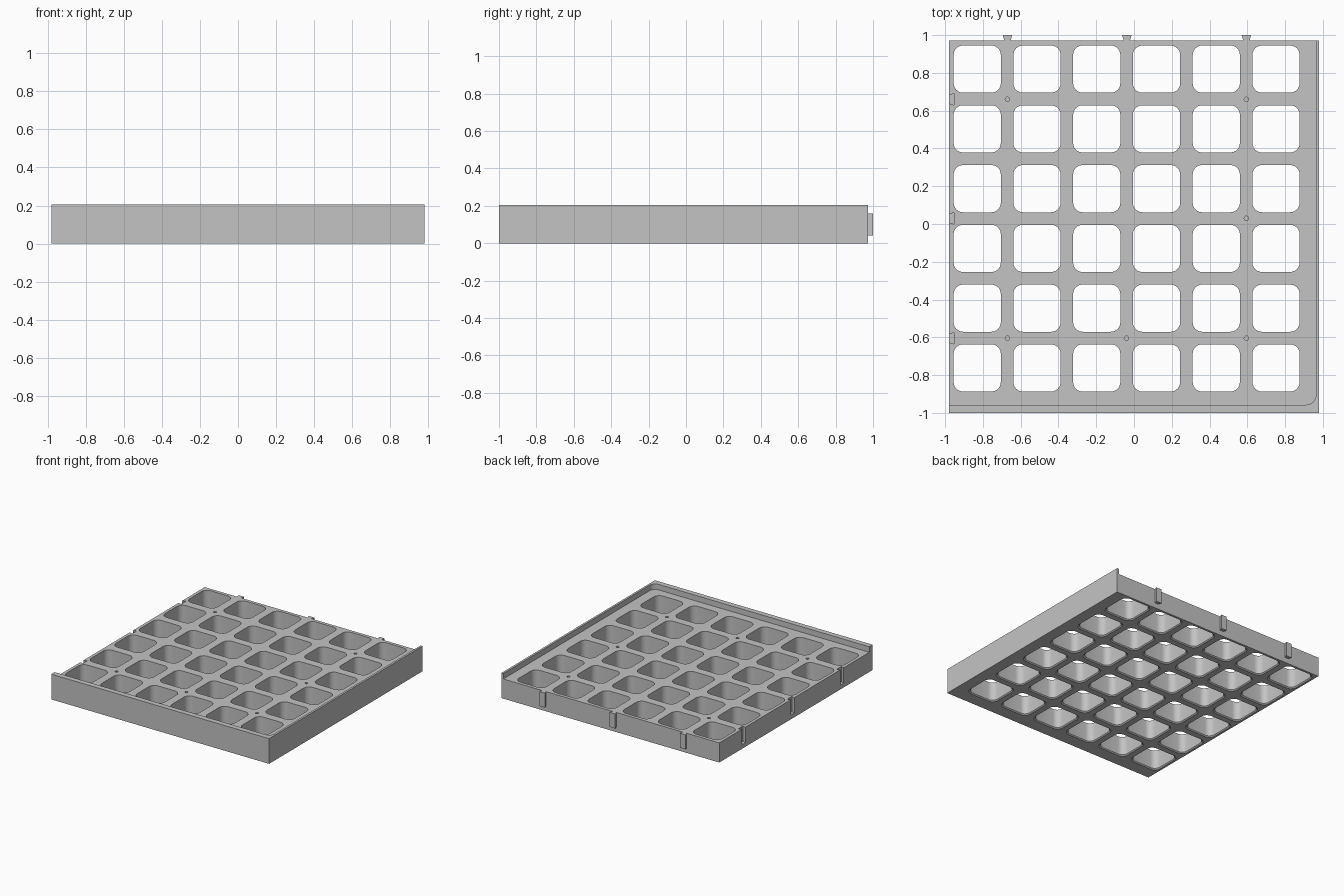
import bpy, bmesh, math

if "Cube" in bpy.data.objects:
    bpy.data.objects.remove(bpy.data.objects["Cube"])

mat = bpy.data.materials.new("light_grey")
mat.diffuse_color = (0.55, 0.55, 0.55, 1)
mat.use_nodes = True
mat.node_tree.nodes["Principled BSDF"].inputs["Base Color"].default_value = mat.diffuse_color

TOP, WALL = 0.16, 0.205          # deck height, rim height
PITCH = 0.3164


def rounded(cx, cy, hx, hy, r, seg=6):
    """Outline of a rounded rectangle, counter-clockwise."""
    pts = []
    for k, (sx, sy) in enumerate([(1, 1), (-1, 1), (-1, -1), (1, -1)]):
        for i in range(seg + 1):
            a = math.pi / 2 * (k + i / seg)
            pts.append((cx + sx * (hx - r) + r * math.cos(a),
                        cy + sy * (hy - r) + r * math.sin(a)))
    return pts


def loft(bm, rings):
    """Closed solid through (outline, z) rings, from bottom to top."""
    loops = [[bm.verts.new((x, y, z)) for x, y in pts] for pts, z in rings]
    n = len(loops[0])
    bm.faces.new(loops[0][::-1])
    bm.faces.new(loops[-1])
    for a, b in zip(loops, loops[1:]):
        for i in range(n):
            j = (i + 1) % n
            bm.faces.new((a[i], a[j], b[j], b[i]))


def finish(name, bm):
    bmesh.ops.recalc_face_normals(bm, faces=bm.faces)
    me = bpy.data.meshes.new(name)
    bm.to_mesh(me)
    bm.free()
    me.materials.append(mat)
    ob = bpy.data.objects.new(name, me)
    bpy.context.collection.objects.link(ob)
    return ob


# Solid tray block
bm = bmesh.new()
loft(bm, [([(-0.98, -1), (0.98, -1), (0.98, 0.972), (-0.98, 0.972)], z) for z in (0, WALL)])
tray = finish("tray", bm)

# Cutter for the sunken deck, leaving a rim at the front and right
bm = bmesh.new()
r, inner_x, inner_y = 0.05, 0.963, -0.957
deck = [(-1.1, 1.1), (-1.1, inner_y)]
for i in range(9):
    a = -math.pi / 2 + math.pi / 2 * i / 8
    deck.append((inner_x - r + r * math.cos(a), inner_y + r + r * math.sin(a)))
deck.append((inner_x, 1.1))
loft(bm, [(deck, TOP), (deck, 0.4)])
deck_cut = finish("deck_cutter", bm)

# Cutters for the grid of rounded openings, slightly flared underneath
bm = bmesh.new()
for ix in range(6):
    for iy in range(6):
        cx, cy = -0.83 + PITCH * ix, 0.82 - PITCH * iy
        body = rounded(cx, cy, 0.125, 0.125, 0.05)
        wide = rounded(cx, cy, 0.133, 0.133, 0.05)
        loft(bm, [(wide, -0.05), (wide, 0), (body, 0.008), (body, 0.3)])
# Small blind pin holes
for x, y in [(-0.67, 0.66), (0.595, 0.66), (0.595, 0.03),
             (-0.67, -0.605), (-0.04, -0.605), (0.595, -0.605)]:
    ring = rounded(x, y, 0.012, 0.012, 0.0119, 3)
    loft(bm, [(ring, 0.08), (ring, 0.3)])
# Dovetail slots on the left side
for y in (0.66, 0.03, -0.605):
    slot = [(-0.99, y - 0.019), (-0.953, y - 0.03), (-0.953, y + 0.03), (-0.99, y + 0.019)]
    loft(bm, [(slot, 0.035), (slot, 0.3)])
hole_cut = finish("opening_cutter", bm)

for cutter in (deck_cut, hole_cut):
    mod = tray.modifiers.new(cutter.name, 'BOOLEAN')
    mod.operation = 'DIFFERENCE'
    mod.solver = 'EXACT'
    mod.object = cutter
    bpy.ops.object.select_all(action='DESELECT')
    bpy.context.view_layer.objects.active = tray
    tray.select_set(True)
    bpy.ops.object.modifier_apply(modifier=mod.name)
    bpy.data.objects.remove(cutter)
bpy.ops.object.shade_smooth_by_angle(angle=math.radians(30))

# Dovetail tabs on the back
for i, x in enumerate((-0.67, -0.038, 0.595)):
    bm = bmesh.new()
    tab = [(x - 0.015, 0.965), (x + 0.015, 0.965), (x + 0.025, 1.0), (x - 0.025, 1.0)]
    loft(bm, [(tab, 0.042), (tab, TOP)])
    finish(f"back_tab_{i + 1}", bm)
